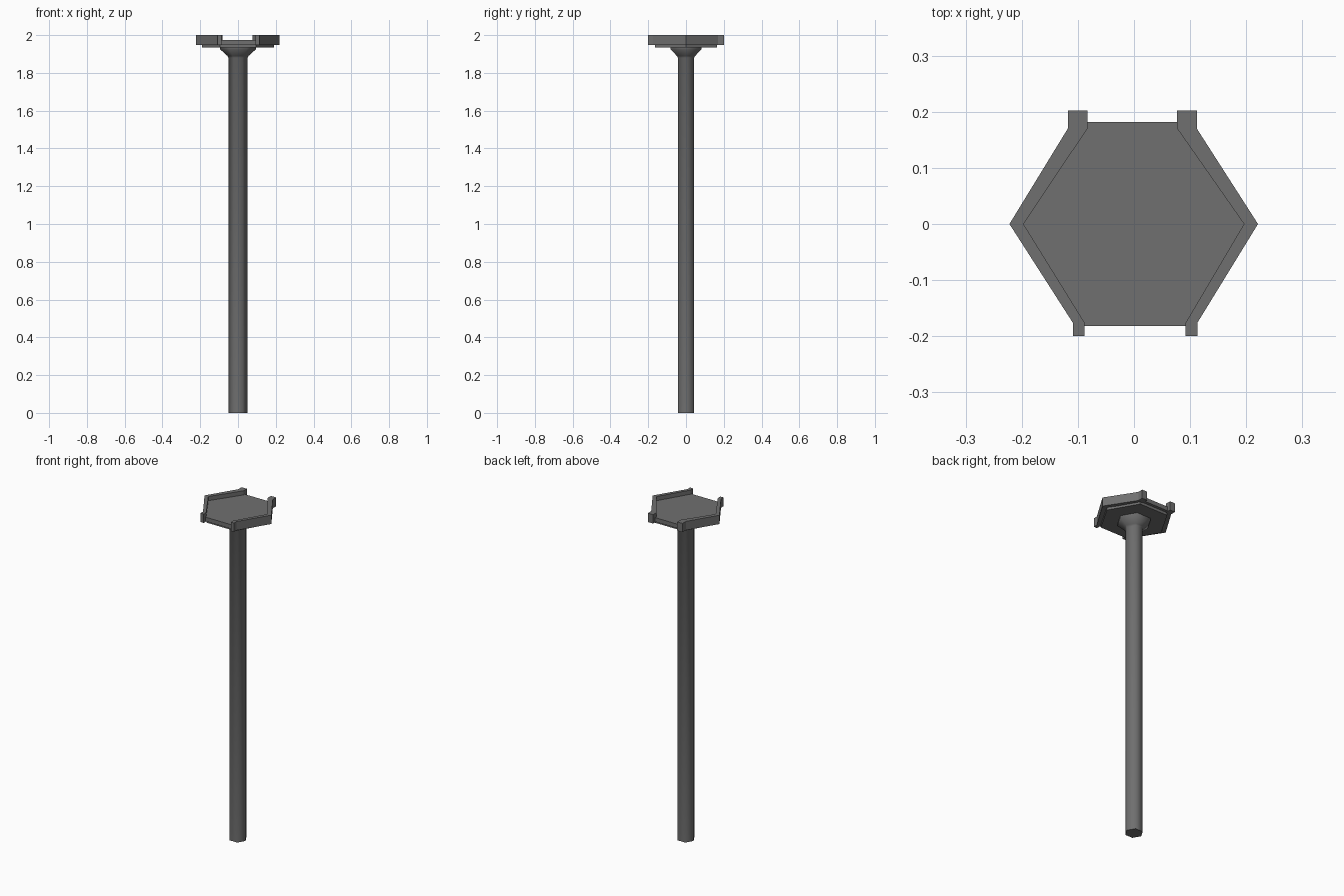
import bpy, bmesh
from math import cos, sin, pi, radians

cube = bpy.data.objects.get("Cube")
if cube:
    bpy.data.objects.remove(cube, do_unlink=True)

grey = bpy.data.materials.new("dark_grey_metal")
grey.use_nodes = True
colour = (0.16, 0.16, 0.16, 1)
grey.diffuse_color = colour
grey.node_tree.nodes["Principled BSDF"].inputs["Base Color"].default_value = colour


def finish(name, bm, smooth=False):
    bmesh.ops.recalc_face_normals(bm, faces=bm.faces)
    mesh = bpy.data.meshes.new(name)
    bm.to_mesh(mesh)
    bm.free()
    mesh.materials.append(grey)
    obj = bpy.data.objects.new(name, mesh)
    bpy.context.collection.objects.link(obj)
    if smooth:
        bpy.ops.object.select_all(action='DESELECT')
        obj.select_set(True)
        bpy.context.view_layer.objects.active = obj
        bpy.ops.object.shade_smooth_by_angle(angle=radians(62))
    return obj


def hex_stack(name, profile, smooth=False):
    """Six-sided solid through (radius, height) rings, corners on the x axis."""
    bm = bmesh.new()
    rings = [[bm.verts.new((r * cos(i * pi / 3), r * sin(i * pi / 3), z))
              for i in range(6)] for r, z in profile]
    for low, high in zip(rings, rings[1:]):
        for i in range(6):
            j = (i + 1) % 6
            bm.faces.new((low[i], low[j], high[j], high[i]))
    bm.faces.new(rings[0][::-1])
    bm.faces.new(rings[-1])
    return finish(name, bm, smooth)


def prism(name, outline, z0, z1):
    bm = bmesh.new()
    base = bm.faces.new([bm.verts.new((x, y, z0)) for x, y in outline])
    top = bmesh.ops.extrude_face_region(bm, geom=[base])["geom"]
    for v in top:
        if isinstance(v, bmesh.types.BMVert):
            v.co.z = z1
    return finish(name, bm)


# Post with its flared head
hex_stack("post", [(0.05, 0), (0.05, 1.88), (0.056, 1.89),
                   (0.095, 1.925), (0.095, 1.936)], smooth=True)

# Stepped hexagonal tray
hex_stack("lower_plate", [(0.19, 1.934), (0.19, 1.955)])
hex_stack("tray_floor", [(0.21, 1.95), (0.21, 1.975)])

# Side walls: bent strips with straight ends at the open front and back
prism("right_wall", [
    (-0.222, 0), (-0.118, 0.17), (-0.118, 0.202), (-0.083, 0.202),
    (-0.083, 0.17), (-0.197, 0), (-0.088, -0.176), (-0.088, -0.2),
    (-0.109, -0.2), (-0.109, -0.176)], 1.947, 2.0)
prism("left_wall", [
    (0.221, 0), (0.112, 0.17), (0.112, 0.202), (0.077, 0.202),
    (0.077, 0.17), (0.196, 0), (0.092, -0.176), (0.092, -0.2),
    (0.113, -0.2), (0.113, -0.176)], 1.947, 2.0)
